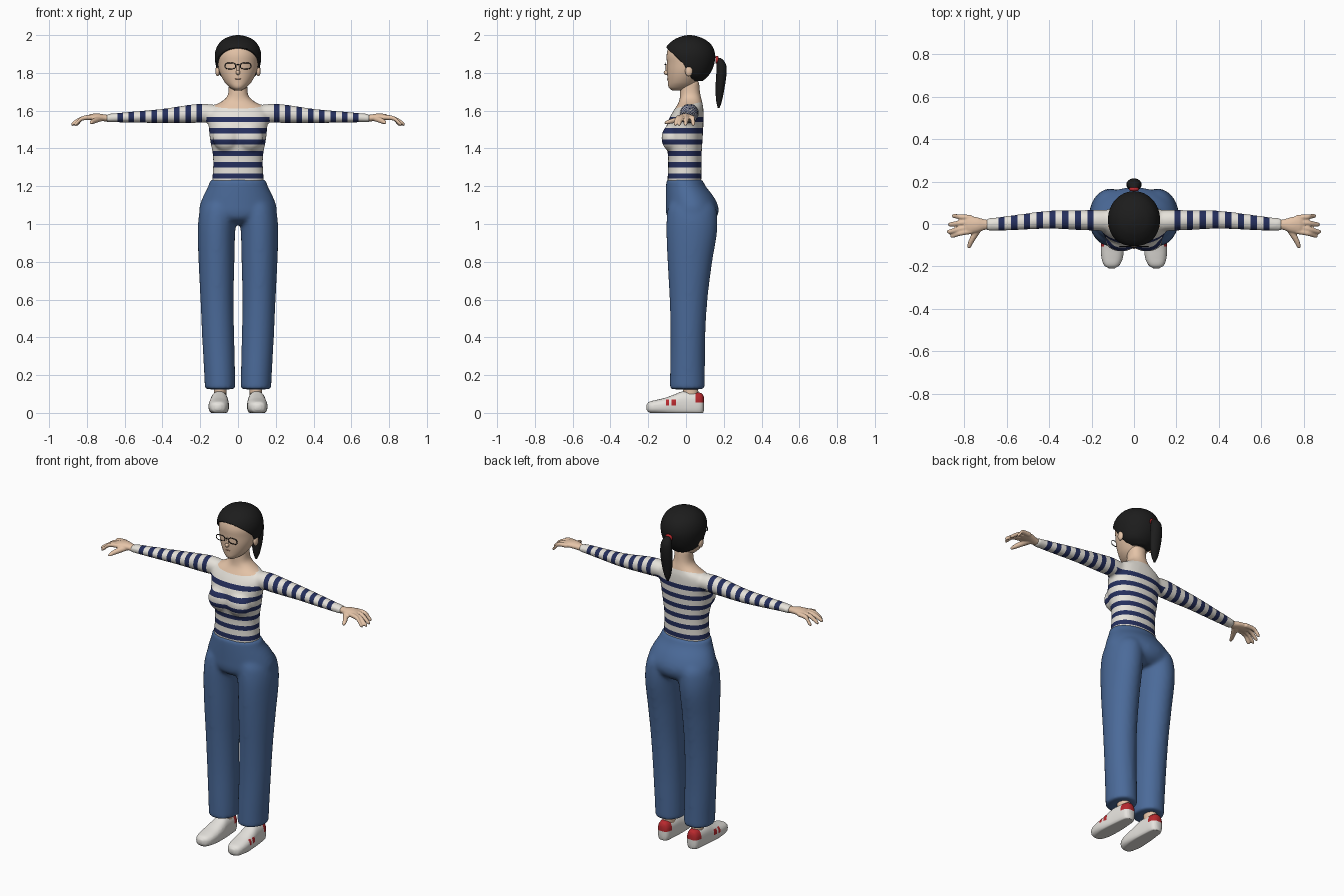
import bpy, bmesh, math
from mathutils import Matrix, Vector

if "Cube" in bpy.data.objects:
    bpy.data.objects.remove(bpy.data.objects["Cube"], do_unlink=True)


def material(name, *rgb):
    m = bpy.data.materials.new(name)
    m.use_nodes = True
    m.diffuse_color = (*rgb, 1)
    bsdf = m.node_tree.nodes["Principled BSDF"]
    bsdf.inputs["Base Color"].default_value = (*rgb, 1)
    bsdf.inputs["Roughness"].default_value = 0.8
    return m


SKIN = material("skin", .78, .55, .39)
CREAM = material("cream cloth", .79, .76, .70)
NAVY = material("navy stripe", .018, .028, .11)
DENIM = material("blue denim", .07, .145, .32)
BLACK = material("black hair", .012, .012, .012)
RED = material("red", .48, .022, .027)
WHITE = material("shoe white", .79, .77, .73)
LIP = material("lip", .50, .27, .19)


def loft(bm, axis, rows, side=1, n=32, power=2.0, steps=4, floor=None):
    """Rows are (along axis, centre a, centre b, radius a, radius b), joined smoothly."""
    def slope(i):
        a, b = rows[max(i - 1, 0)], rows[min(i + 1, len(rows) - 1)]
        return [(q - p) / (b[0] - a[0]) for p, q in zip(a, b)]

    dense = []
    for i in range(len(rows) - 1):
        p, q, m, k = rows[i], rows[i + 1], slope(i), slope(i + 1)
        h = q[0] - p[0]
        for j in range(steps):
            s = j / steps
            w = s * s * (3 - 2 * s)
            dense.append([p[c] * (1 - w) + q[c] * w + h * s * (1 - s) * ((1 - s) * m[c] - s * k[c])
                          for c in range(5)])
    dense.append(rows[-1])

    rings = []
    for t, a, b, ra, rb in dense:
        ring = []
        for j in range(n):
            ang = 2 * math.pi * j / n
            c, s = math.cos(ang), math.sin(ang)
            u = a + max(ra, .002) * math.copysign(abs(c) ** (2 / power), c)
            v = b + max(rb, .002) * math.copysign(abs(s) ** (2 / power), s)
            x, y, z = {"X": (t, u, v), "Y": (u, t, v), "Z": (u, v, t)}[axis]
            if floor is not None:
                z = max(z, floor)
            ring.append(bm.verts.new((x * side, y, z)))
        rings.append(ring)
    for r0, r1 in zip(rings, rings[1:]):
        for j in range(n):
            bm.faces.new((r0[j], r0[(j + 1) % n], r1[(j + 1) % n], r1[j]))
    bm.faces.new(rings[0])
    bm.faces.new(rings[-1])


def upright(*rows):
    """Turn (z, centre x, front y, back y, half width) into loft rows."""
    return [(z, x, (f + b) / 2, w, (b - f) / 2) for z, x, f, b, w in rows]


def ball(bm, centre, radii):
    bmesh.ops.create_uvsphere(bm, u_segments=24, v_segments=14, radius=1,
                              matrix=Matrix.Translation(centre) @ Matrix.Diagonal((*radii, 1)))


def finish(name, bm, mats, voxel=0, soften=5, cuts=(), rule=None, drop=None):
    """Make the object; optionally fuse its pieces, cut lines in it and colour or drop faces."""
    bmesh.ops.recalc_face_normals(bm, faces=bm.faces)
    me = bpy.data.meshes.new(name)
    bm.to_mesh(me)
    ob = bpy.data.objects.new(name, me)
    bpy.context.collection.objects.link(ob)
    if voxel:
        mod = ob.modifiers.new("fuse", "REMESH")
        mod.mode, mod.voxel_size = "VOXEL", voxel
        mod = ob.modifiers.new("soften", "SMOOTH")
        mod.factor, mod.iterations = .5, soften
        bpy.context.view_layer.update()
        me = bpy.data.meshes.new_from_object(ob.evaluated_get(bpy.context.evaluated_depsgraph_get()))
        ob.modifiers.clear()
        ob.data = me
        me.name = name
    me.materials.clear()
    for m in mats:
        me.materials.append(m)
    bm.clear()
    bm.from_mesh(me)
    for co, no in cuts:
        bmesh.ops.bisect_plane(bm, geom=bm.verts[:] + bm.edges[:] + bm.faces[:], dist=1e-5,
                               plane_co=co, plane_no=no)
    if drop:
        gone = [f for f in bm.faces if drop(f.calc_center_median())]
        bmesh.ops.delete(bm, geom=gone, context="FACES")
    for f in bm.faces:
        f.smooth = True
        f.material_index = rule(f.calc_center_median()) if rule else 0
    bm.to_mesh(me)
    bm.free()
    return ob


def wire(name, points, radius, mat, closed=False):
    cu = bpy.data.curves.new(name, "CURVE")
    cu.dimensions, cu.bevel_depth, cu.bevel_resolution = "3D", radius, 2
    sp = cu.splines.new("POLY")
    sp.points.add(len(points) - 1)
    for p, co in zip(sp.points, points):
        p.co = (*co, 1)
    sp.use_cyclic_u = closed
    cu.materials.append(mat)
    bpy.context.collection.objects.link(bpy.data.objects.new(name, cu))


# Striped shirt with the bare neck
bm = bmesh.new()
loft(bm, "Z", upright((1.22, 0, -.099, .081, .139), (1.30, 0, -.095, .082, .132), (1.37, 0, -.096, .083, .134),
                      (1.45, 0, -.114, .088, .149), (1.52, 0, -.104, .092, .156), (1.58, 0, -.078, .093, .165),
                      (1.62, 0, -.053, .091, .14), (1.645, 0, -.038, .086, .093), (1.67, 0, -.033, .08, .061),
                      (1.70, 0, -.032, .074, .051), (1.76, 0, -.027, .07, .05)), power=2.2)
for s in (1, -1):
    ball(bm, (s * .06, -.08, 1.455), (.075, .05, .07))
    loft(bm, "X", [(.10, .015, 1.585, .05, .042), (.18, .018, 1.587, .05, .05), (.25, .018, 1.583, .047, .049),
                   (.40, .02, 1.572, .043, .038), (.55, .008, 1.566, .037, .03),
                   (.64, 0, 1.563, .033, .025), (.70, -.003, 1.56, .029, .022)], side=s)
HOOPS = [(1.24 + .06 * i, 1.267 + .06 * i) for i in range(6)]
BANDS = [(.19 + .06 * i, .219 + .06 * i) for i in range(8)]
NECKLINE = Vector((0, -.25, 1))
shirt_cuts = [((0, 0, z), (0, 0, 1)) for hoop in HOOPS for z in hoop]
shirt_cuts += [((s * x, 0, 0), (1, 0, 0)) for band in BANDS for x in band for s in (1, -1)]
shirt_cuts.append(((0, 0, 1.626), NECKLINE))


def shirt_colour(c):
    x = abs(c.x)
    if x < .12 and c.dot(NECKLINE) > 1.626:
        return 2
    bands, v = (BANDS, x) if x > .17 else (HOOPS, c.z)
    return int(any(lo < v < hi for lo, hi in bands))


finish("shirt_and_neck", bm, [CREAM, NAVY, SKIN], .009, 8, shirt_cuts, shirt_colour)

# Jeans: hips and two straight legs fused together
bm = bmesh.new()
loft(bm, "Z", upright((1.0, 0, -.05, .12, .09), (1.025, 0, -.092, .155, .165), (1.06, 0, -.106, .172, .203),
                      (1.10, 0, -.107, .169, .202), (1.15, 0, -.107, .143, .183), (1.20, 0, -.106, .104, .158),
                      (1.237, 0, -.104, .086, .147)), n=48)
for s in (1, -1):
    loft(bm, "Z", upright((.125, .095, -.086, .1, .081), (.2, .097, -.085, .1, .082),
                          (.4, .105, -.082, .102, .085), (.6, .111, -.087, .114, .088),
                          (.8, .114, -.098, .139, .095), (.95, .114, -.104, .164, .099),
                          (1.04, .108, -.102, .166, .1), (1.10, .1, -.092, .152, .09),
                          (1.17, .08, -.05, .09, .05)), side=s)
finish("jeans", bm, [DENIM], .01, 12)

# Hands, ankles and shoes
SHOE_MARKS = [(-.107, -.09), (-.077, -.053)]
shoe_cuts = [((0, y, 0), (0, 1, 0)) for mark in SHOE_MARKS for y in mark]
shoe_cuts += [((0, .05, 0), (0, 1, 0))] + [((0, 0, z), (0, 0, 1)) for z in (.04, .055, .072)]


def shoe_colour(c):
    heel = c.y > .05 and c.z > .055
    mark = abs(c.x) > .12 and .04 < c.z < .072 and any(a < c.y < b for a, b in SHOE_MARKS)
    return int(heel or mark)


for s, label in ((1, "left"), (-1, "right")):
    bm = bmesh.new()
    loft(bm, "X", [(.66, -.003, 1.56, .02, .016), (.70, -.003, 1.561, .024, .018), (.74, -.004, 1.566, .036, .019),
                   (.78, -.003, 1.566, .042, .016), (.80, -.003, 1.562, .038, .012)], side=s, n=20)
    for base, tip_x, tip_y in ((-.034, .866, -.055), (-.012, .882, -.036), (.01, .876, -.002), (.03, .858, .038)):
        mid = (base + tip_y) / 2
        loft(bm, "X", [(.765, base, 1.565, .013, .013), (.825, mid, 1.559, .0125, .0125),
                       (tip_x - .012, tip_y, 1.534, .011, .012), (tip_x, tip_y, 1.526, .007, .008)], side=s, n=12)
    loft(bm, "Y", [(-.113, .778, 1.535, .008, .007), (-.09, .771, 1.541, .013, .012),
                   (-.05, .75, 1.551, .018, .015), (-.01, .73, 1.559, .024, .016)], side=s, n=14)
    finish(label + "_hand", bm, [SKIN], .004)

    bm = bmesh.new()
    loft(bm, "Z", [(.06, .095, .025, .033, .04), (.11, .095, .025, .033, .04), (.2, .095, .02, .036, .042)], side=s)
    finish(label + "_ankle", bm, [SKIN])

    bm = bmesh.new()
    loft(bm, "Y", [(-.209, .105, .03, .014, .014), (-.195, .105, .03, .036, .028), (-.16, .103, .032, .05, .036),
                   (-.11, .102, .035, .054, .045), (-.06, .1, .04, .051, .058), (-.02, .099, .045, .047, .068),
                   (.03, .098, .045, .043, .066), (.07, .097, .045, .038, .063), (.087, .097, .046, .029, .054),
                   (.094, .097, .048, .016, .038)], side=s, power=2.5, floor=0)
    finish(label + "_shoe", bm, [WHITE, RED], cuts=shoe_cuts, rule=shoe_colour)

# Head with nose and ears
bm = bmesh.new()
loft(bm, "Z", upright((1.708, 0, -.075, .0, .02), (1.722, 0, -.091, .035, .043), (1.75, 0, -.096, .06, .07),
                      (1.80, 0, -.10, .10, .096), (1.85, 0, -.101, .13, .108), (1.90, 0, -.102, .135, .11),
                      (1.95, 0, -.083, .118, .09), (1.978, 0, -.045, .08, .055),
                      (1.988, 0, -.0, .03, .015)), n=40)
ball(bm, (0, -.1, 1.802), (.011, .018, .013))
ball(bm, (0, -.098, 1.82), (.008, .011, .03))
for s in (1, -1):
    ball(bm, (s * .108, .015, 1.81), (.012, .02, .028))
finish("head", bm, [SKIN])

bm = bmesh.new()
ball(bm, (0, -.094, 1.768), (.016, .008, .004))
finish("lips", bm, [LIP])

# Hair cap with the face opening cut away
bm = bmesh.new()
loft(bm, "Z", upright((1.757, 0, .0, .088, .05), (1.78, 0, -.04, .115, .088), (1.82, 0, -.1, .14, .112),
                      (1.87, 0, -.112, .154, .122), (1.91, 0, -.113, .152, .121), (1.95, 0, -.095, .133, .105),
                      (1.98, 0, -.056, .095, .074), (1.995, 0, -.018, .055, .036),
                      (2.0, 0, .01, .026, .008)), n=48)
BROW, TEMPLE = Vector((0, .95, 1)), Vector((0, 1, .55))
hair = finish("hair_cap", bm, [BLACK], cuts=[((0, 0, 1.835), BROW), ((0, 1.003, 0), TEMPLE)],
              drop=lambda c: c.dot(BROW) < 1.835 and c.dot(TEMPLE) < 1.003)
rim = hair.modifiers.new("thickness", "SOLIDIFY")
rim.thickness, rim.offset = .014, -1

# Ponytail and its red tie
bm = bmesh.new()
loft(bm, "Z", [(1.615, 0, .173, .006, .005), (1.65, 0, .175, .02, .015), (1.72, 0, .18, .033, .024),
               (1.79, 0, .187, .036, .027), (1.84, 0, .187, .032, .026), (1.865, 0, .18, .024, .02),
               (1.88, 0, .17, .012, .012)], n=20)
finish("ponytail", bm, [BLACK])
circle = [2 * math.pi * i / 24 for i in range(24)]
wire("hair_tie", [(.015 * math.cos(a), .164, 1.869 + .012 * math.sin(a)) for a in circle], .009, RED, True)

# Glasses
for s, label in ((1, "left"), (-1, "right")):
    lens = [(s * .041 + .028 * math.copysign(abs(math.cos(a)) ** .7, math.cos(a)), -.107,
             1.837 + .016 * math.copysign(abs(math.sin(a)) ** .7, math.sin(a))) for a in circle]
    wire(label + "_lens_rim", lens, .0022, BLACK, True)
wire("glasses_bridge", [(-.013, -.108, 1.842), (0, -.112, 1.845), (.013, -.108, 1.842)], .0022, BLACK)
